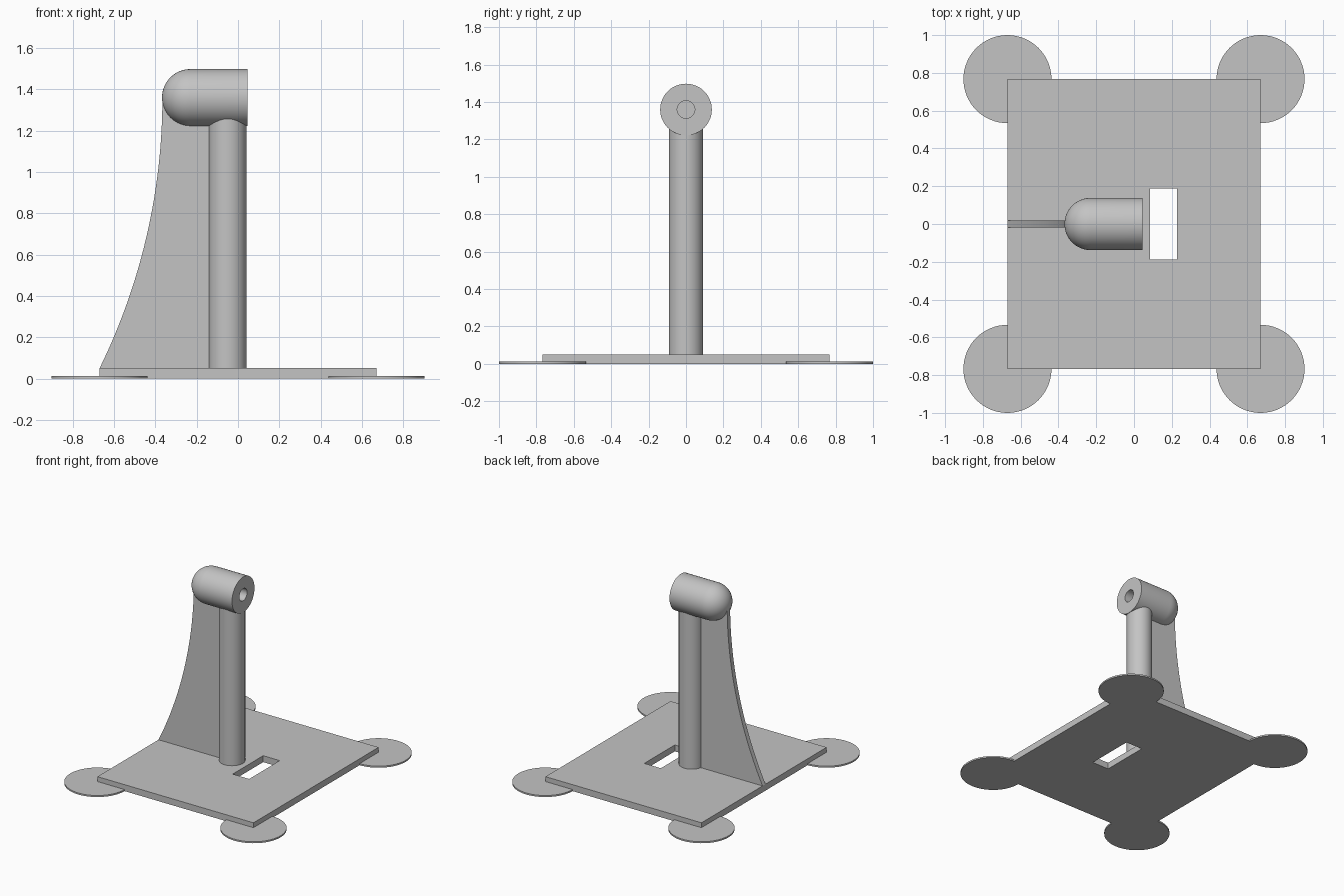
import bpy, bmesh
from math import sin, cos, pi, sqrt, radians
from mathutils import Matrix, Vector

cube = bpy.data.objects.get("Cube")
if cube:
    bpy.data.objects.remove(cube, do_unlink=True)

GREY = (0.55, 0.55, 0.55, 1)
grey = bpy.data.materials.new("plain grey")
grey.use_nodes = True
grey.diffuse_color = GREY
grey.node_tree.nodes["Principled BSDF"].inputs["Base Color"].default_value = GREY

HALF_X, HALF_Y, PLATE_TOP = 0.67, 0.767, 0.05
HEAD_Z, HEAD_R, HEAD_BACK, HEAD_FRONT = 1.36, 0.138, -0.23, 0.045
POLE_X, POLE_TOP = -0.05, 1.28


def finish(name, bm, smooth=False):
    bmesh.ops.recalc_face_normals(bm, faces=bm.faces)
    mesh = bpy.data.meshes.new(name)
    bm.to_mesh(mesh)
    bm.free()
    mesh.materials.append(grey)
    obj = bpy.data.objects.new(name, mesh)
    bpy.context.collection.objects.link(obj)
    if smooth:
        bpy.ops.object.select_all(action="DESELECT")
        obj.select_set(True)
        bpy.context.view_layer.objects.active = obj
        bpy.ops.object.shade_smooth_by_angle(angle=radians(35))
    return obj


def prism(name, points, depth, smooth=False):
    """Extrude a closed outline of 3D points along the depth vector."""
    bm = bmesh.new()
    face = bm.faces.new([bm.verts.new(p) for p in points])
    out = bmesh.ops.extrude_face_region(bm, geom=[face], use_keep_orig=True)
    verts = [g for g in out["geom"] if isinstance(g, bmesh.types.BMVert)]
    bmesh.ops.translate(bm, verts=verts, vec=Vector(depth))
    return finish(name, bm, smooth)


# Base plate with a rectangular slot: grid of cells, skipping the slot cell
xs, ys = (-HALF_X, 0.085, 0.227, HALF_X), (-HALF_Y, -0.187, 0.187, HALF_Y)
bm = bmesh.new()
grid = [[bm.verts.new((x, y, 0)) for y in ys] for x in xs]
for i in range(3):
    for j in range(3):
        if (i, j) != (1, 1):
            bm.faces.new((grid[i][j], grid[i + 1][j], grid[i + 1][j + 1], grid[i][j + 1]))
out = bmesh.ops.extrude_face_region(bm, geom=bm.faces[:], use_keep_orig=True)
top = [g for g in out["geom"] if isinstance(g, bmesh.types.BMVert)]
bmesh.ops.translate(bm, verts=top, vec=(0, 0, PLATE_TOP))
finish("base_plate", bm)

# Thin three-quarter discs around the plate corners
corners = (("back_left", 1, 1), ("back_right", -1, 1),
           ("front_left", 1, -1), ("front_right", -1, -1))
for label, sx, sy in corners:
    outline = [(sx * HALF_X, sy * HALF_Y, 0)]
    for k in range(49):
        a = -pi / 2 + 1.5 * pi * k / 48
        outline.append((sx * (HALF_X + 0.233 * cos(a)), sy * (HALF_Y + 0.233 * sin(a)), 0))
    prism(label + "_corner_disc", outline, (0, 0, 0.012), True)

# Round upright post
ring = [(POLE_X + 0.092 * cos(2 * pi * k / 64), 0.092 * sin(2 * pi * k / 64), PLATE_TOP)
        for k in range(64)]
prism("post", ring, (0, 0, POLE_TOP - PLATE_TOP), True)

# Curved support fin, its edge an arc that ends vertical under the head
top_x = HEAD_BACK - HEAD_R + 0.002
rise, run = HEAD_Z - PLATE_TOP, top_x + HALF_X
radius = (rise ** 2 + run ** 2) / (2 * run)
fin = [(POLE_X, -0.018, PLATE_TOP)]
for k in range(33):
    h = rise * (1 - k / 32)
    fin.append((top_x - radius + sqrt(radius ** 2 - h ** 2), -0.018, HEAD_Z - h))
fin += [(-0.26, -0.018, HEAD_Z), (-0.26, -0.018, POLE_TOP), (POLE_X, -0.018, POLE_TOP)]
prism("support_fin", fin, (0, 0.036, 0), True)

# Head: domed cylinder along x with a blind bore, turned from a profile
profile = [(HEAD_BACK - HEAD_R * cos(a), HEAD_R * sin(a))
           for a in (pi / 2 * k / 16 for k in range(17))]
profile += [(HEAD_FRONT, HEAD_R), (HEAD_FRONT, 0.047), (HEAD_BACK, 0.047), (HEAD_BACK, 0)]
bm = bmesh.new()
verts = [bm.verts.new((x, 0, HEAD_Z + r)) for x, r in profile]
edges = [bm.edges.new(pair) for pair in zip(verts, verts[1:])]
bmesh.ops.spin(bm, geom=verts + edges, cent=(0, 0, HEAD_Z), axis=(1, 0, 0),
               angle=2 * pi, steps=64, use_merge=True)
bmesh.ops.remove_doubles(bm, verts=bm.verts, dist=0.0001)
finish("head", bm, True)
